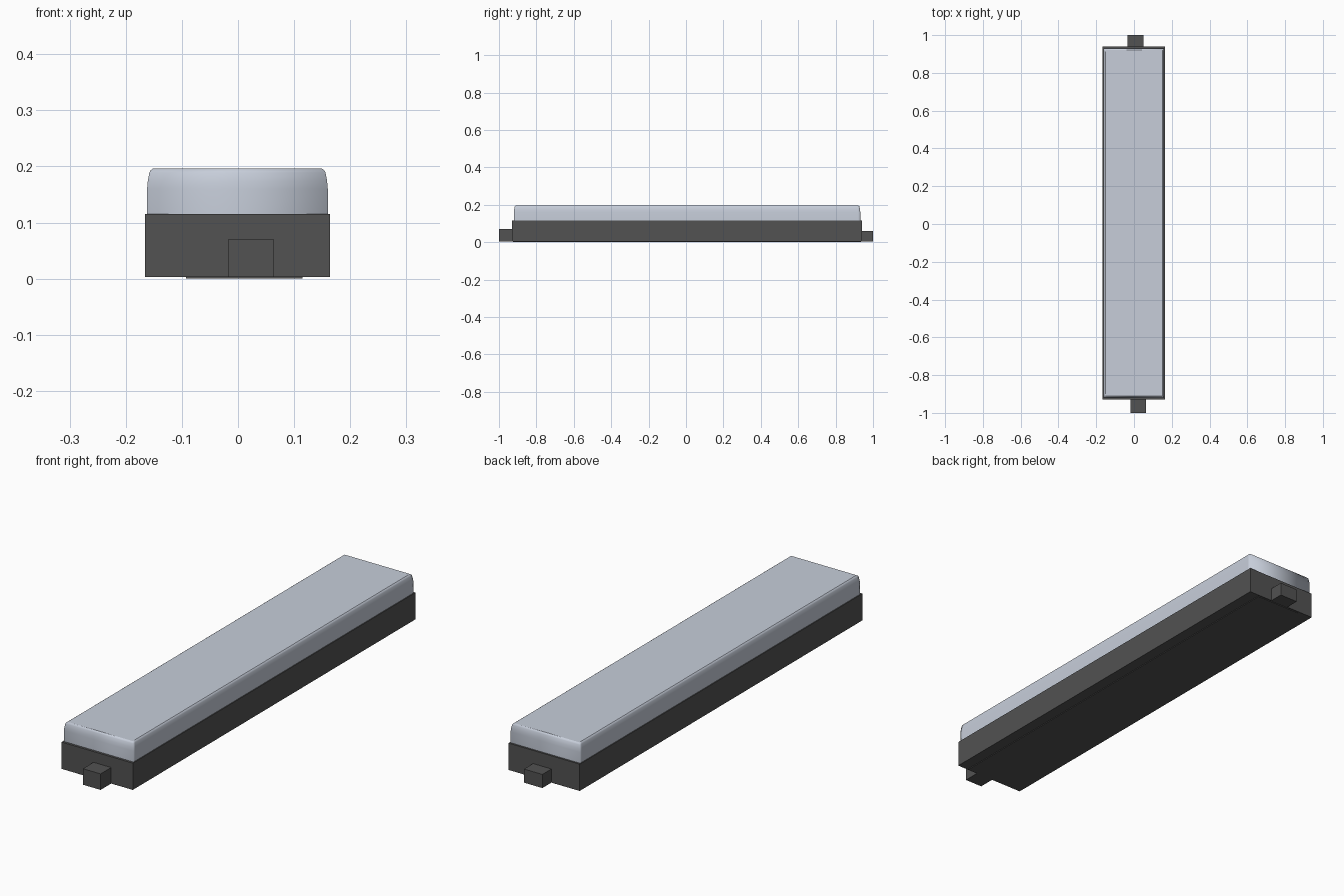
import bpy
import bmesh

if "Cube" in bpy.data.objects:
    bpy.data.objects.remove(bpy.data.objects["Cube"])


def material(name, rgb):
    m = bpy.data.materials.new(name)
    m.diffuse_color = (*rgb, 1.0)
    m.use_nodes = True
    m.node_tree.nodes["Principled BSDF"].inputs["Base Color"].default_value = m.diffuse_color
    return m


DARK = material("dark_grey", (0.085, 0.085, 0.085))
LIGHT = material("pale_blue_grey", (0.57, 0.615, 0.70))


def finish(bm, name, mat):
    bmesh.ops.recalc_face_normals(bm, faces=bm.faces)
    me = bpy.data.meshes.new(name)
    bm.to_mesh(me)
    bm.free()
    me.materials.append(mat)
    ob = bpy.data.objects.new(name, me)
    bpy.context.collection.objects.link(ob)
    return ob


def box(name, x0, x1, y0, y1, z0, z1, mat):
    bm = bmesh.new()
    bmesh.ops.create_cube(bm, size=1)
    for v in bm.verts:
        v.co = (x1 if v.co.x > 0 else x0,
                y1 if v.co.y > 0 else y0,
                z1 if v.co.z > 0 else z0)
    return finish(bm, name, mat)


# Dark tray with a shallow foot and a connector tab on each end
box("base_tray", -0.166, 0.164, -0.93, 0.94, 0.003, 0.115, DARK)
box("foot_plate", -0.093, 0.115, -0.925, 0.935, 0.0, 0.004, DARK)
box("front_tab", -0.018, 0.064, -1.0, -0.925, 0.003, 0.07, DARK)
box("back_tab", -0.035, 0.05, 0.935, 1.0, 0.003, 0.06, DARK)

# Pale cover: stacked outlines, drawn in slightly towards the top
CX, CY, HX, HY = -0.001, 0.006, 0.161, 0.926


def outline(bm, inset, z):
    hx, hy = HX - inset, HY - inset
    near = hy - 0.012
    pts = [(-hx, -hy), (0, -hy), (hx, -hy), (hx, -near), (hx, near),
           (hx, hy), (0, hy), (-hx, hy), (-hx, near), (-hx, -near)]
    return [bm.verts.new((CX + x, CY + y, z)) for x, y in pts]


bm = bmesh.new()
levels = [(0, 0.113), (0, 0.160), (0.0012, 0.174), (0.004, 0.189),
          (0.006, 0.193), (0.010, 0.196)]
rings = [outline(bm, i, z) for i, z in levels]
for low, high in zip(rings, rings[1:]):
    n = len(low)
    for k in range(n):
        f = bm.faces.new((low[k], low[(k + 1) % n],
                          high[(k + 1) % n], high[k]))
        f.smooth = True  # soft shading runs round the corners
bm.faces.new(rings[0][::-1])
bm.faces.new(rings[-1])
# Flat top and underside keep crisp borders
for e in bm.edges:
    if any(not f.smooth for f in e.link_faces):
        e.smooth = False
finish(bm, "cover", LIGHT)
